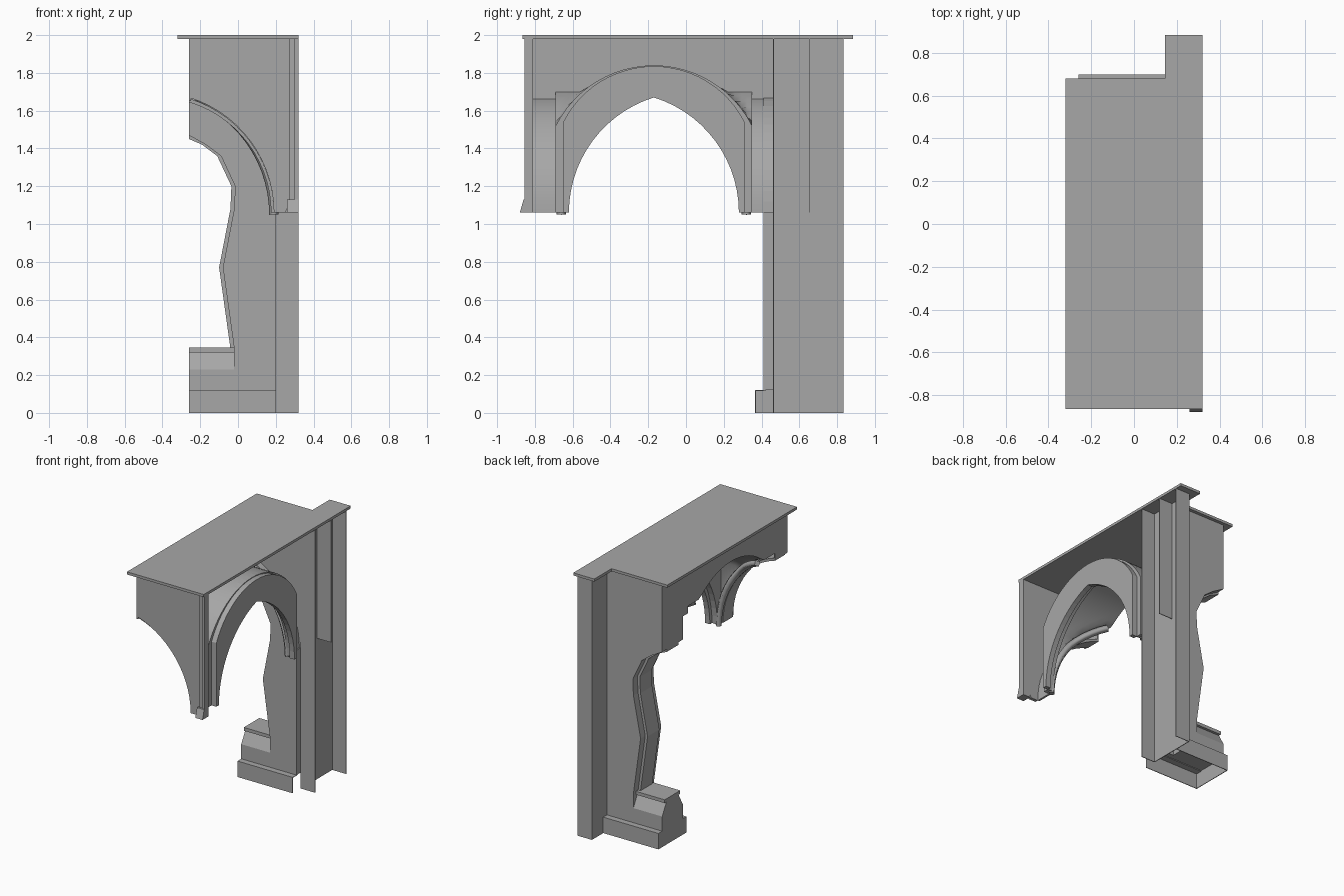
import bpy, bmesh, math

cube = bpy.data.objects.get("Cube")
if cube:
    bpy.data.objects.remove(cube)

stone = bpy.data.materials.new("grey_stone")
stone.use_nodes = True
GREY = (0.39, 0.39, 0.39, 1)
stone.diffuse_color = GREY
stone.node_tree.nodes["Principled BSDF"].inputs["Base Color"].default_value = GREY

MID_X, MID_Y, SPRING = -0.26, -0.17, 1.06
END_X, TOP = 0.32, 1.98


def finish(name, bm):
    bmesh.ops.recalc_face_normals(bm, faces=bm.faces)
    mesh = bpy.data.meshes.new(name)
    bm.to_mesh(mesh)
    bm.free()
    mesh.materials.append(stone)
    ob = bpy.data.objects.new(name, mesh)
    bpy.context.collection.objects.link(ob)


def prism(name, pts, axis, a, b):
    """Extrude an outline along an axis: (y,z) for x, (x,z) for y, (x,y) for z."""
    place = {"x": lambda p, t: (t, p[0], p[1]),
             "y": lambda p, t: (p[0], t, p[1]),
             "z": lambda p, t: (p[0], p[1], t)}[axis]
    bm = bmesh.new()
    near, far = [[bm.verts.new(place(p, t)) for p in pts] for t in (a, b)]
    bm.faces.new(near)
    bm.faces.new(far[::-1])
    for i in range(len(pts)):
        bm.faces.new((near[i - 1], near[i], far[i], far[i - 1]))
    finish(name, bm)


def box(name, x0, x1, y0, y1, z0, z1):
    prism(name, [(x0, y0), (x1, y0), (x1, y1), (x0, y1)], "z", z0, z1)


def half_arch(w, h, n=14):
    """Pointed half arch, from its springing (w, 0) to its apex (0, h)."""
    r = (w * w + h * h) / (2 * w)
    end = math.asin(h / r)
    return [(w - r + r * math.cos(end * i / n), r * math.sin(end * i / n)) for i in range(n + 1)]


def x_arch(w, h):
    return [(MID_X + d, SPRING + z) for d, z in half_arch(w, h)]


def stilted_arch(w, shoulder, apex, n=12):
    """Half outline with a straight leg below a low round head."""
    h = apex - shoulder
    r = (w * w + h * h) / (2 * h)
    end = math.asin(w / r)
    return [(w, SPRING)] + [(r * math.sin(end * (1 - i / n)),
                             apex - r + r * math.cos(end * (1 - i / n))) for i in range(n + 1)]


def full_arch(side):
    """Mirror a half arch, springing to apex, about the middle of the bay."""
    return [(MID_Y - d, z) for d, z in side] + [(MID_Y + d, z) for d, z in side[-2::-1]]


# Roof slab, stepped out over the pier
prism("roof_slab", [(-0.32, -0.865), (END_X, -0.865), (END_X, 0.885), (0.145, 0.885),
                    (0.145, 0.68), (-0.32, 0.68)], "z", TOP, 2)

# Front wall with its half arch, corner shaft and corbel
prism("front_wall", x_arch(0.45, 0.61) + [(MID_X, TOP), (0.28, TOP), (0.28, 1.13),
                                          (0.25, SPRING)], "y", -0.835, -0.81)
box("corner_shaft", 0.30, END_X, -0.855, -0.81, SPRING, TOP)
box("corner_fillet", 0.27, 0.30, -0.845, -0.81, 1.13, TOP)
prism("corner_corbel", [(-0.88, SPRING), (-0.81, SPRING), (-0.81, 1.13), (-0.86, 1.13)],
      "x", 0.26, END_X)

# Wall ribs beside the front and back walls
rib = x_arch(0.45, 0.605) + x_arch(0.435, 0.585)[::-1]
prism("front_wall_rib", rib, "y", -0.81, -0.69)
prism("back_wall_rib", rib, "y", 0.35, 0.46)

# Cross arch, in two steps
outer = full_arch(stilted_arch(0.52, 1.52, 1.84))
face_outer = full_arch(stilted_arch(0.48, 1.54, 1.835))
for name, outline, w, h, x0, x1 in (("cross_arch", face_outer, 0.45, 0.61, 0.235, 0.275),
                                    ("cross_arch_step", outer, 0.475, 0.65, 0.19, 0.235)):
    inner = full_arch([(d, SPRING + z) for d, z in half_arch(w, h)])
    prism(name, outline + inner[::-1], "x", x0, x1)

# Groined vault: the higher of two crossing barrels
barrel = x_arch(0.46, 0.64)
bm = bmesh.new()
rows = [[bm.verts.new((x, y, max(zx, zy))) for y, zy in outer] for x, zx in barrel]
for r0, r1 in zip(rows, rows[1:]):
    for i in range(len(r0) - 1):
        quad = (r0[i], r0[i + 1], r1[i + 1], r1[i])
        if all((a.co - b.co).length > 1e-5 for a, b in zip(quad, quad[1:] + quad[:1])):
            bm.faces.new(quad)
finish("vault_web", bm)

# Diagonal ribs under the groins
head_r = (0.52 ** 2 + 0.32 ** 2) / 0.64
for side, label in ((-1, "front"), (1, "back")):
    curve = bpy.data.curves.new("diagonal_rib_" + label, "CURVE")
    curve.dimensions = "3D"
    curve.bevel_depth = 0.025
    curve.bevel_resolution = 0
    curve.use_fill_caps = True
    path = barrel[:-1]
    spline = curve.splines.new("POLY")
    spline.points.add(len(path) - 1)
    for p, (x, z) in zip(spline.points, path):
        d = 0.52 if z < 1.52 else math.sqrt(head_r ** 2 - (z - 1.84 + head_r) ** 2)
        p.co = (x - 0.01, MID_Y + side * (d - 0.03), z - 0.01, 1)
    curve.materials.append(stone)
    bpy.context.collection.objects.link(bpy.data.objects.new(curve.name, curve))

# Closing wall above the vault in the middle of the bay
prism("middle_wall", [(-0.835, TOP), (-0.835, 1.65), (-0.69, 1.65)]
      + [(y, max(1.70, z)) for y, z in outer[1:-1]]
      + [(0.35, 1.65), (0.46, 1.65), (0.46, TOP)], "x", MID_X, MID_X + 0.01)

# Back wall in layers around the broken window opening, hollow in its lower part
opening = [(-0.02, 0.23), (-0.02, 0.34), (-0.08, 0.77), (-0.02, 1.08), (-0.015, 1.2),
           (-0.09, 1.36), (-0.17, 1.42), (MID_X, 1.47)]
narrow = [(x - 0.02, z) for x, z in opening[:-1]] + [(MID_X, 1.45)]
foot = [(0.2, 0.12), (-0.02, 0.12)]
full = [(MID_X, TOP), (0.2, TOP)]
prism("back_wall_front_layer", opening + x_arch(0.45, 0.61)[::-1] + [(0.2, SPRING)] + foot,
      "y", 0.41, 0.46)
prism("back_wall_core", narrow + full + [(0.2, 1.1), (0.03, 1.1), (-0.03, 0.77),
                                         (0.03, 0.34), (0.03, 0.12), (-0.04, 0.12)],
      "y", 0.46, 0.60)
prism("back_wall_rear_layer", opening + full + foot, "y", 0.60, 0.655)

# Plinth shell, open below and at the pier end
box("plinth_front", MID_X, 0.2, 0.365, 0.37, 0, 0.12)
box("plinth_back", MID_X, 0.2, 0.695, 0.70, 0, 0.12)
box("plinth_end", MID_X, MID_X + 0.005, 0.37, 0.695, 0, 0.12)
box("plinth_front_ledge", MID_X, 0.2, 0.37, 0.42, 0.115, 0.12)
box("plinth_back_ledge", MID_X, 0.2, 0.645, 0.695, 0.115, 0.12)

# Sloped sill and sill cap
prism("window_sill", [(0.41, 0.12), (0.41, 0.23), (0.46, 0.32), (0.605, 0.32),
                      (0.655, 0.23), (0.655, 0.12)], "x", MID_X, -0.02)
box("sill_cap", MID_X, -0.02, 0.44, 0.625, 0.32, 0.345)

# Pier, an open channel facing the next bay, with a cross plate in its upper half
box("pier_front_plate", 0.2, END_X, 0.46, 0.465, 0, TOP)
box("pier_back_plate", 0.2, END_X, 0.83, 0.835, 0, TOP)
box("pier_inner_plate", 0.2, 0.205, 0.46, 0.835, 0, TOP)
box("pier_cross_plate", 0.2, END_X, 0.65, 0.655, SPRING, TOP)

# Smooth shading on the curved parts
bpy.ops.object.select_all(action="DESELECT")
for ob in bpy.data.objects:
    if ob.name in {"front_wall", "front_wall_rib", "back_wall_rib", "vault_web"}:
        ob.select_set(True)
        bpy.context.view_layer.objects.active = ob
bpy.ops.object.shade_smooth_by_angle(angle=math.radians(30))
